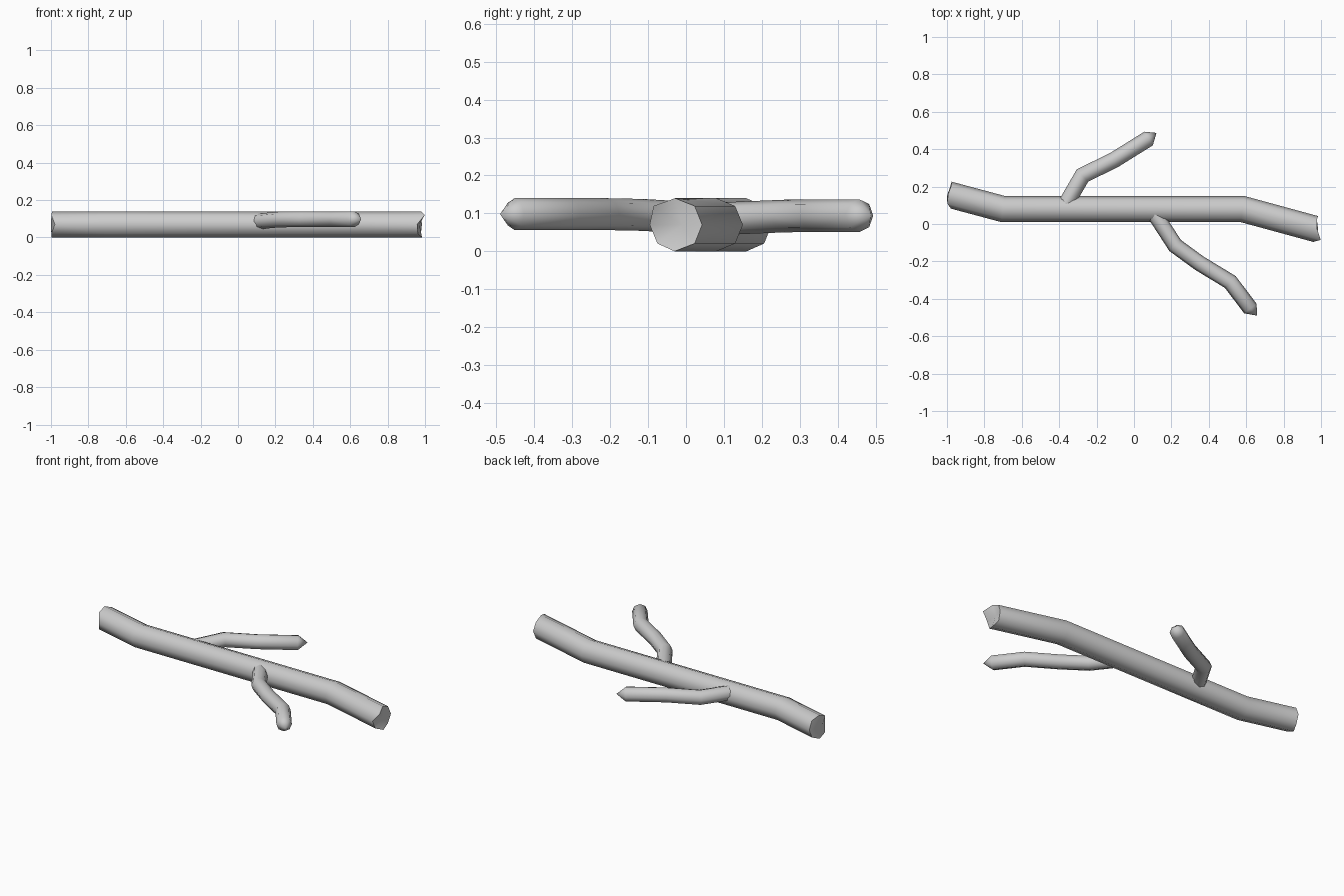
import bpy, bmesh
from math import cos, sin, pi, radians
from mathutils import Vector

if "Cube" in bpy.data.objects:
    bpy.data.objects.remove(bpy.data.objects["Cube"])

SIDES = 8


def limb(name, path, radius, end_apex, start_apex=None, end_jag=None, start_jag=None):
    """Mitred eight-sided tube along a path, closed by broken, fan-shaped ends."""
    pts = [Vector(p) for p in path]
    bm = bmesh.new()
    rings = []
    last = len(pts) - 1
    for i, p in enumerate(pts):
        d_in = (p - pts[i - 1]).normalized() if i else (pts[1] - p).normalized()
        d_out = (pts[i + 1] - p).normalized() if i < last else d_in
        t = (d_in + d_out).normalized()
        side = Vector((-t.y, t.x, 0)).normalized()
        up = t.cross(side)
        widen = 1 / max(t.dot(d_in), 0.7)
        ring = []
        for k in range(SIDES):
            a = 2 * pi * k / SIDES
            v = p + side * cos(a) * radius * widen + up * sin(a) * radius
            if i == last and end_jag:
                v += t * end_jag[k]
            if i == 0 and start_jag:
                v -= t * start_jag[k]
            ring.append(bm.verts.new(v))
        rings.append(ring)
    for a, b in zip(rings, rings[1:]):
        for k in range(SIDES):
            n = (k + 1) % SIDES
            bm.faces.new((a[k], a[n], b[n], b[k]))
    for ring, apex in ((rings[0], start_apex or path[0]), (rings[-1], end_apex)):
        tip = bm.verts.new(apex)
        for k in range(SIDES):
            bm.faces.new((ring[k], ring[(k + 1) % SIDES], tip))
    bmesh.ops.recalc_face_normals(bm, faces=bm.faces)
    mesh = bpy.data.meshes.new(name)
    bm.to_mesh(mesh)
    bm.free()
    obj = bpy.data.objects.new(name, mesh)
    bpy.context.collection.objects.link(obj)
    bpy.ops.object.select_all(action='DESELECT')
    obj.select_set(True)
    bpy.context.view_layer.objects.active = obj
    bpy.ops.object.shade_smooth_by_angle(angle=radians(50))
    return obj


# Main stick with splintered ends
limb("main_stick",
     [(-0.98, 0.155, 0.07), (-0.70, 0.08, 0.07), (0.58, 0.08, 0.07), (0.965, -0.025, 0.07)],
     0.07,
     end_apex=(0.97, -0.01, 0.07), start_apex=(-1.0, 0.14, 0.07),
     end_jag=[0, 0, 0.015, 0.048, 0.012, 0.01, 0.02, 0],
     start_jag=[0.014, 0.01, 0.015, 0.005, -0.02, 0.005, 0.018, 0.012])

# Twig on the back side
limb("back_twig",
     [(-0.385, 0.07, 0.085), (-0.275, 0.26, 0.093), (-0.11, 0.34, 0.094), (0.078, 0.457, 0.094)],
     0.043, end_apex=(0.12, 0.487, 0.095))

# Twig on the front side
limb("front_twig",
     [(0.10, 0.07, 0.085), (0.22, -0.115, 0.096), (0.35, -0.21, 0.098),
      (0.515, -0.31, 0.098), (0.622, -0.452, 0.098)],
     0.042, end_apex=(0.658, -0.49, 0.098))
